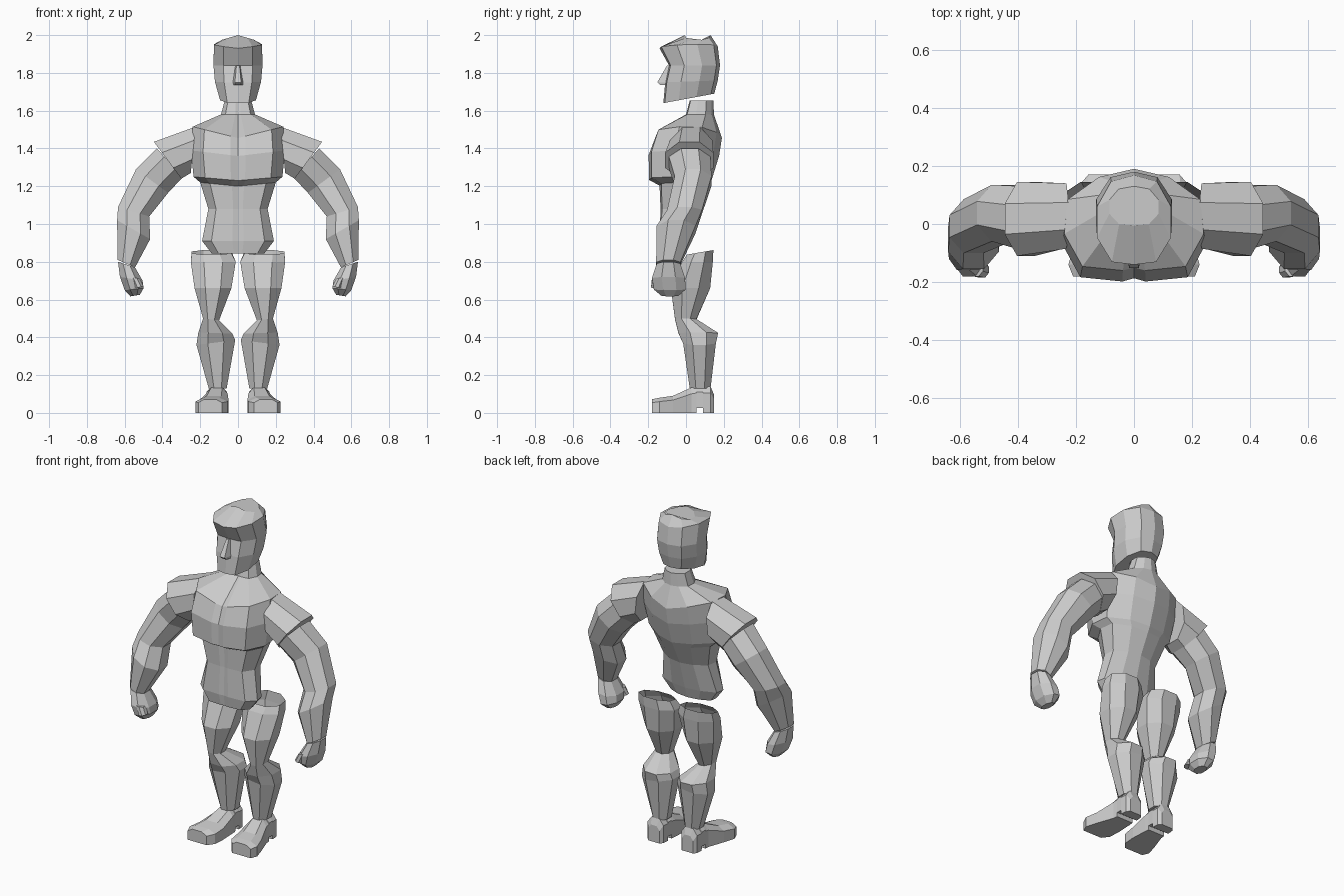
import bpy
import bmesh
import math
from mathutils import Vector

default_cube = bpy.data.objects.get("Cube")
if default_cube:
    bpy.data.objects.remove(default_cube, do_unlink=True)

# One plain material for the whole figure
grey = bpy.data.materials.new("plain_grey")
grey.use_nodes = True
grey_colour = (.6, .6, .6, 1)
grey.diffuse_color = grey_colour
grey.node_tree.nodes["Principled BSDF"].inputs["Base Color"].default_value = grey_colour


def loft(name, rings, cap_start=True, cap_end=True):
    """Skin a list of rings that all have the same number of points."""
    bm = bmesh.new()
    loops = [[bm.verts.new(point) for point in ring] for ring in rings]
    count = len(loops[0])
    for lower, upper in zip(loops, loops[1:]):
        for i in range(count):
            j = (i + 1) % count
            bm.faces.new((lower[i], lower[j], upper[j], upper[i]))
    if cap_start:
        bm.faces.new(loops[0])
    if cap_end:
        bm.faces.new(loops[-1])
    bmesh.ops.recalc_face_normals(bm, faces=bm.faces)
    mesh = bpy.data.meshes.new(name)
    bm.to_mesh(mesh)
    bm.free()
    mesh.materials.append(grey)
    part = bpy.data.objects.new(name, mesh)
    bpy.context.collection.objects.link(part)
    return part


def body_ring(half_profile, z, half_width, front, back, side_lift=0, back_lift=0):
    """Symmetric level: the half profile runs from front centre to back centre."""
    half = []
    for u, v in half_profile:
        height = z + side_lift * u + back_lift * v
        half.append(Vector((u * half_width, front + v * (back - front), height)))
    mirrored = [Vector((-p.x, p.y, p.z)) for p in reversed(half[1:-1])]
    return half + mirrored


def limb_ring(sign, outer, inner, front, back, back_lift=0, sides=8):
    """Flat-sided ring between an outer and an inner point given as (x, z)."""
    outer_point = Vector((outer[0], 0, outer[1]))
    inner_point = Vector((inner[0], 0, inner[1]))
    centre = (outer_point + inner_point) / 2
    across = (outer_point - inner_point) / 2
    step = math.tau / sides
    stretch = 1 / math.cos(step / 2)
    ring = []
    for k in range(sides):
        angle = (k + .5) * step
        depth = math.sin(angle) * stretch
        point = centre + across * math.cos(angle) * stretch
        point.y = (front + back) / 2 + depth * (back - front) / 2
        point.z += back_lift * depth
        point.x *= sign
        ring.append(point)
    return ring


def foot_ring(sign, y, inner, outer, top, bottom=0):
    """Upright slice of the foot with a chamfered upper."""
    inset = (outer - inner) * .25
    shoulder = bottom + (top - bottom) * .75
    outline = [(inner, bottom), (outer, bottom), (outer, shoulder),
               (outer - inset, top), (inner + inset, top), (inner, shoulder)]
    return [Vector((sign * x, y, z)) for x, z in outline]


# Torso with neck: level, half width, front, back, side lift
torso_profile = [(0, .03), (.16, 0), (.74, .04), (1, .36), (.95, .7), (.5, .92), (0, 1)]
torso_levels = [
    (.845, .14, -.13, -.01),
    (.91, .19, -.14, .01),
    (1.08, .157, -.135, .06),
    (1.2, .2, -.14, .12, .02),
    (1.23, .235, -.195, .135, .02),
    (1.36, .25, -.198, .175, .03),
    (1.455, .24, -.16, .19, .06),
    (1.58, .09, -.0, .148),
    (1.655, .07, .02, .145),
]
loft("torso", [body_ring(torso_profile, *level) for level in torso_levels])

# Head: jaw, cheek, eye line, brow and crown
head_profile = [(0, 0), (.6, .03), (1, .3), (1, .65), (.62, .93), (0, 1)]
head_levels = [
    (1.64, .095, -.12, .15, 0, .05),
    (1.75, .122, -.11, .168, 0, .01),
    (1.84, .13, -.09, .18),
    (1.93, .127, -.14, .168, .015, .01),
    (2, .085, -.005, .13, -.025),
]
loft("head", [body_ring(head_profile, *level) for level in head_levels])

# Nose wedge
nose_rings = []
for z, half_width, tip in ((1.735, .033, -.135), (1.75, .033, -.152), (1.84, .016, -.1)):
    nose_rings.append([Vector((half_width, -.08, z)), Vector((half_width * .5, tip, z)),
                       Vector((-half_width * .5, tip, z)), Vector((-half_width, -.08, z))])
loft("nose", nose_rings)

# Limb sections: outer (x, z), inner (x, z), front, back
shoulder_sections = [
    ((.225, 1.515), (.25, 1.27), -.085, .14),
    ((.445, 1.435), (.3, 1.24), -.11, .145),
]
arm_sections = [
    ((.43, 1.4), (.29, 1.25), -.09, .13),
    ((.54, 1.29), (.37, 1.165), -.06, .135),
    ((.635, 1.09), (.47, 1.04), -.1, .085),
    ((.64, 1.02), (.465, .92), -.155, .05),
    ((.637, .81), (.545, .77), -.158, -.03),
]
hand_sections = [
    ((.635, .8), (.545, .77), -.155, -.03),
    ((.625, .72), (.505, .7), -.18, -.005),
    ((.6, .65), (.5, .66), -.17, -.002),
    ((.57, .617), (.52, .625), -.13, -.04),
]
thumb_sections = [
    ((.57, .72), (.52, .71), -.18, -.12),
    ((.545, .66), (.5, .67), -.185, -.13),
]
leg_sections = [
    ((.245, .85), (.035, .85), .005, .145, .012),
    ((.25, .8), (.012, .8), -.02, .142),
    ((.23, .66), (.035, .66), -.08, .128),
    ((.185, .5), (.1, .49), -.058, .055),
    ((.21, .425), (.03, .42), -.04, .17),
    ((.22, .36), (.015, .385), -.015, .158),
    ((.155, .13), (.06, .13), .02, .13),
]

# Foot slices from heel to toe, with the notch ahead of the heel
foot_slices = [
    (.147, .075, .15, .1),
    (.13, .06, .165, .14),
    (.09, .057, .168, .14),
    (.089, .057, .168, .14, .025),
    (.056, .057, .168, .14, .025),
    (.055, .057, .168, .14),
    (.03, .055, .17, .135),
    (-.07, .05, .205, .09),
    (-.14, .055, .226, .08),
    (-.18, .085, .21, .072),
]

for side, sign in (("left", 1), ("right", -1)):
    for part, sections in (("shoulder", shoulder_sections), ("arm", arm_sections),
                           ("hand", hand_sections), ("thumb", thumb_sections)):
        loft(side + "_" + part, [limb_ring(sign, *section) for section in sections])
    # The legs are open at the hip
    loft(side + "_leg", [limb_ring(sign, *section) for section in leg_sections],
         cap_start=False)
    loft(side + "_foot", [foot_ring(sign, *piece) for piece in foot_slices])
